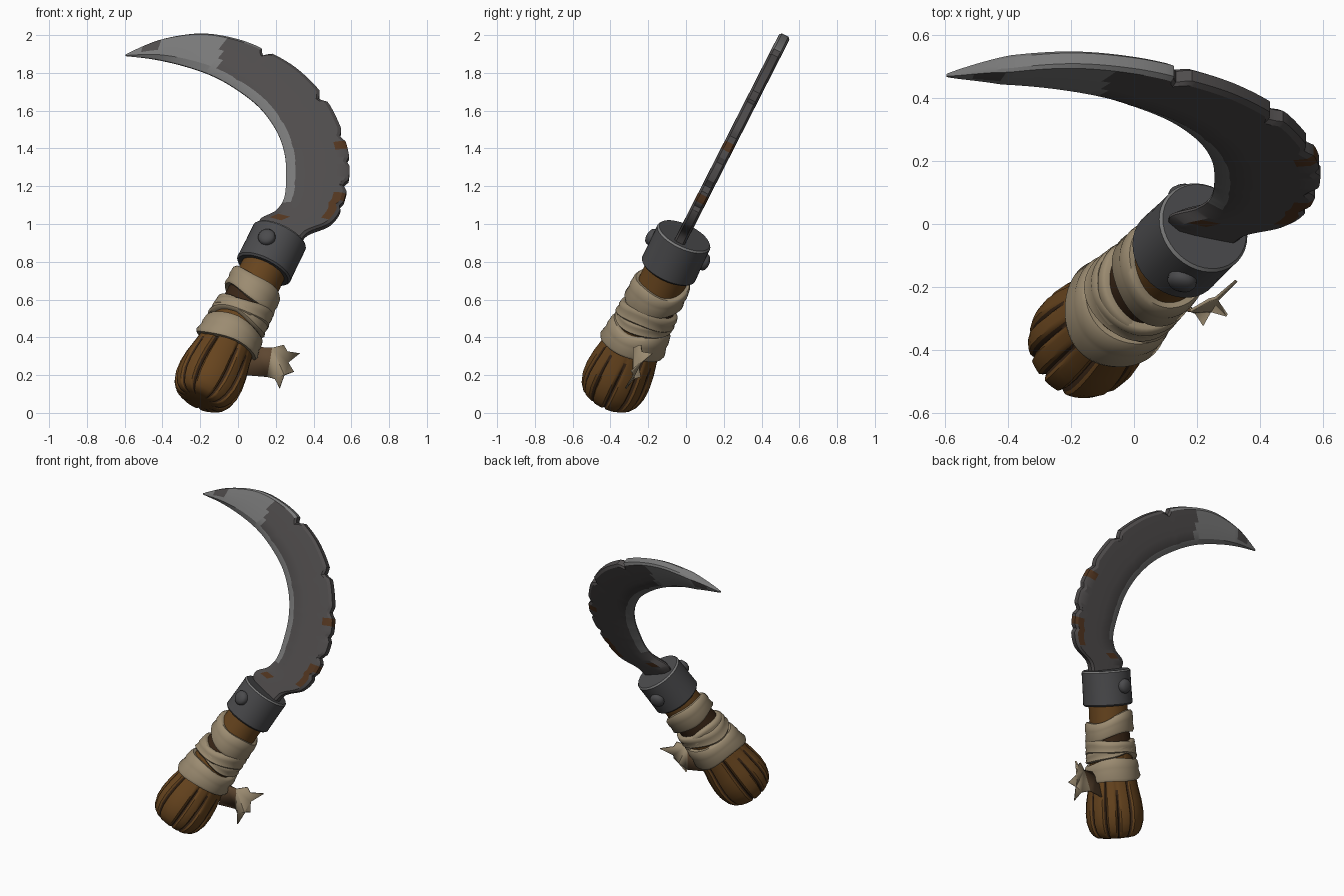
import bpy, bmesh, math, random
from mathutils import Vector, Matrix

if "Cube" in bpy.data.objects:
    bpy.data.objects.remove(bpy.data.objects["Cube"])

random.seed(4)

def mat(name, r, g, b):
    m = bpy.data.materials.new(name)
    m.diffuse_color = (r, g, b, 1)
    m.use_nodes = True
    m.node_tree.nodes["Principled BSDF"].inputs["Base Color"].default_value = m.diffuse_color
    return m

DARK = mat("dark steel", .078, .072, .072)
BRIGHT = mat("worn steel", .19, .19, .19)
RUST = mat("rust", .085, .036, .014)
IRON = mat("ferrule iron", .070, .070, .074)
WOOD = mat("wood", .135, .058, .013)
GROOVE = mat("dark wood", .040, .019, .008)
CLOTH = mat("cloth", .33, .26, .165)
SHADE = mat("dirty cloth", .11, .062, .03)

# handle axis frame: a along handle, n towards the front, s to the right
A = Vector((-.195, -.41, .09))
a = (Vector((.18, -.05, .85)) - A).normalized()
n = Vector((0, -.894, .447))
n = (n - a * n.dot(a)).normalized()
s = a.cross(n)

def pt(ang, r, t):
    return A + a * t + (s * math.cos(ang) + n * math.sin(ang)) * r

def build(name, verts, faces, mats, idx=None, angle=35):
    me = bpy.data.meshes.new(name)
    me.from_pydata(verts, [], faces)
    for m in mats:
        me.materials.append(m)
    if idx:
        for p, i in zip(me.polygons, idx):
            p.material_index = i
    bm = bmesh.new()
    bm.from_mesh(me)
    bmesh.ops.recalc_face_normals(bm, faces=bm.faces)
    bm.to_mesh(me)
    bm.free()
    ob = bpy.data.objects.new(name, me)
    bpy.context.collection.objects.link(ob)
    bpy.ops.object.select_all(action='DESELECT')
    ob.select_set(True)
    bpy.context.view_layer.objects.active = ob
    bpy.ops.object.shade_smooth_by_angle(angle=math.radians(angle))
    return ob

def loft(name, rings, mats, rule=None, closed=False, angle=35):
    """Join equal rings of points; cap the ends unless closed into a torus."""
    k, m = len(rings[0]), len(rings)
    verts = [v for r in rings for v in r]
    faces, idx = [], []
    for i in range(m if closed else m - 1):
        for j in range(k):
            q, i2 = (j + 1) % k, (i + 1) % m
            faces.append((i * k + j, i * k + q, i2 * k + q, i2 * k + j))
            idx.append(rule(i, j) if rule else 0)
    if not closed:
        faces += [tuple(range(k)), tuple(range((m - 1) * k, m * k))]
        idx += [0, 0]
    return build(name, verts, faces, mats, idx, angle)

def lerp_profile(prof, t):
    for (t0, r0), (t1, r1) in zip(prof, prof[1:]):
        if t <= t1:
            f = (t - t0) / (t1 - t0)
            return r0 + (r1 - r0) * max(0, f)
    return prof[-1][1]

# wooden handle with carved grooves that fade upwards
PROF = [(-.03, .09), (-.025, .12), (-.01, .143), (.02, .163), (.07, .178), (.13, .181),
        (.2, .174), (.28, .158), (.38, .143), (.5, .131), (.65, .124), (.9, .12)]
SEG = 120
cracks = [(int(SEG * (i + random.uniform(-.25, .25)) / 11) % SEG, random.uniform(.26, .5)) for i in range(11)]

def crack(j, t):
    depth = 0
    for c, top in cracks:
        d = abs((j - c + SEG // 2) % SEG - SEG // 2)
        fade = max(0, min(1, (top - t) / .15))
        depth = max(depth, (.022 if d == 0 else .009 if d == 1 else 0) * fade)
    return depth

rings = [[pt(2 * math.pi * j / SEG, r - crack(j, t), t) for j in range(SEG)] for t, r in PROF]

def wood_rule(i, j):
    t = PROF[i][0]
    return 1 if t > .42 and t < .6 or max(crack(j, t), crack((j + 1) % SEG, t)) > .012 else 0

loft("handle", rings, [WOOD, GROOVE], wood_rule, angle=40)

# cloth wraps: tilted flat rings around the handle
def wrap(name, t, hw, extra, ts, tn, ph):
    rings = []
    for k in range(56):
        g = 2 * math.pi * k / 56
        c = t + ts * math.cos(g) + tn * math.sin(g) + .006 * math.sin(3 * g + ph)
        w = hw * (1 + .12 * math.sin(2 * g + ph))
        sec = [(-1, -.012), (-1, .014), (-.75, .024), (-.1, .019), (.2, .024), (.8, .021), (1, .012), (1, -.012)]
        rings.append([pt(g, lerp_profile(PROF, c + u * w) + e + (extra if e > 0 else 0), c + u * w)
                      for u, e in sec])
    loft(name, rings, [CLOTH], closed=True, angle=50)

wrap("wrap_top", .668, .062, .006, -.03, -.022, 0)
wrap("wrap_middle", .525, .042, .006, .025, -.015, 1)
wrap("wrap_cross", .515, .034, .003, -.03, -.02, 2.5)
wrap("wrap_bottom", .385, .066, .006, 0, -.02, 4)

# torn cloth tail
tail = [(.09, -.26, .35), (.04, -.27, .20), (.18, -.275, .345), (.155, -.245, .19),
        (.24, -.24, .36), (.26, -.235, .325), (.325, -.18, .315), (.265, -.24, .265),
        (.295, -.29, .22), (.245, -.275, .20), (.22, -.32, .13), (.195, -.28, .18)]
ob = build("cloth_tail", tail, [(0, 1, 3, 2), (2, 3, 11, 9), (2, 9, 7), (2, 7, 5), (2, 5, 4),
                                (5, 7, 6), (7, 9, 8), (9, 11, 10)],
           [CLOTH, SHADE], [1, 0, 0, 0, 0, 0, 0, 0])
mod = ob.modifiers.new("thickness", 'SOLIDIFY')
mod.thickness = .01
mod.offset = 0

# iron ferrule with worn rims
FER = [(.805, .115), (.805, .146), (.815, .155), (.92, .153), (1.018, .153), (1.028, .145), (1.028, .132)]
rings = [[pt(2 * math.pi * j / 40, r, t) for j in range(40)] for t, r in FER]
loft("ferrule", rings, [IRON, BRIGHT], lambda i, j: int(i == 4))

# domed rivets, front and back
for name, ang in (("rivet_front", math.pi / 2 + .2), ("rivet_back", -math.pi / 2 - .2)):
    d = pt(ang, 1, 0) - A
    u = a.cross(d)
    c = pt(ang, .145, .925)
    rings = [[c + d * h + (a * math.cos(g) + u * math.sin(g)) * r
              for g in [2 * math.pi * j / 20 for j in range(20)]]
             for h, r in ((0, .046), (.018, .046), (.03, .038), (.037, .022), (.039, .006))]
    loft(name, rings, [IRON], angle=60)

# blade: paired outer/inner outline points (x, z), splined into stations
PAIRS = [(.30, .84, .12, .93), (.36, .94, .115, 1.02), (.49, 1.0, .20, 1.07), (.555, 1.10, .245, 1.14),
         (.59, 1.27, .255, 1.26), (.57, 1.43, .245, 1.38), (.475, 1.64, .20, 1.50), (.33, 1.80, .11, 1.62),
         (.17, 1.90, -.02, 1.72), (0, 1.97, -.15, 1.79), (-.2, 2.0, -.30, 1.84),
         (-.42, 1.965, -.45, 1.873), (-.595, 1.897, -.595, 1.889)]
NOTCH = [(8.1, .14), (6.15, .11), (5.15, .07), (4.35, .05), (3.6, .09), (2.9, .05)]
BN = Vector((0, -.891, .454))
STEP = 12

def spline(t):
    i = min(int(t), len(PAIRS) - 2)
    f = t - i
    p = [PAIRS[max(0, min(len(PAIRS) - 1, i + k))] for k in (-1, 0, 1, 2)]
    return [.5 * (2 * q1 + (q2 - q0) * f + (2 * q0 - 5 * q1 + 4 * q2 - q3) * f * f
                  + (3 * q1 - q0 - 3 * q2 + q3) * f ** 3) for q0, q1, q2, q3 in zip(*p)]

W = [(0, .019), (.06, .030), (.2, .031), (.4, .031), (.62, .031), (.85, .027), (1, .004)]
rings = []
for i in range(12 * STEP + 1):
    t = i / STEP
    ox, oz, ix, iz = spline(t)
    cut = max(dep * max(0, 1 - abs(t - c) / .16) for c, dep in NOTCH)
    thin = min(1, .12 + (12 - t) / 1.3)
    front, back = [], []
    for w, h in W:
        w = cut + w * (1 - cut)
        x, z = ox + (ix - ox) * w, oz + (iz - oz) * w
        p = Vector((x, .51 * (z - .97), z))
        front.append(p + BN * h * thin)
        back.append(p - BN * h * thin)
    rings.append(front + back[::-1])

EDGE = [8.35, 9.1, 9.25, 8.95, 8.8, 8.5]

def blade_rule(i, j):
    t = i / STEP
    rim = j == 13
    col = 0 if rim else min(j, 12 - j)
    if j == 6 or col == 5:
        return 1 if t > 2.6 else 0
    if (rim or col < 2) and (3.0 < t < 3.3 or 4.7 < t < 4.95) or col == 1 and 2.0 < t < 3.1:
        return 2
    if col == 4 and 1.2 < t < 1.6:
        return 2
    if 10.9 < t < 11.4 and col in (1, 2, 3):
        return 0
    return 1 if t > EDGE[col] + .12 * math.sin(t * 9 + col) else 0

loft("blade", rings, [DARK, BRIGHT, RUST], blade_rule, angle=28)
